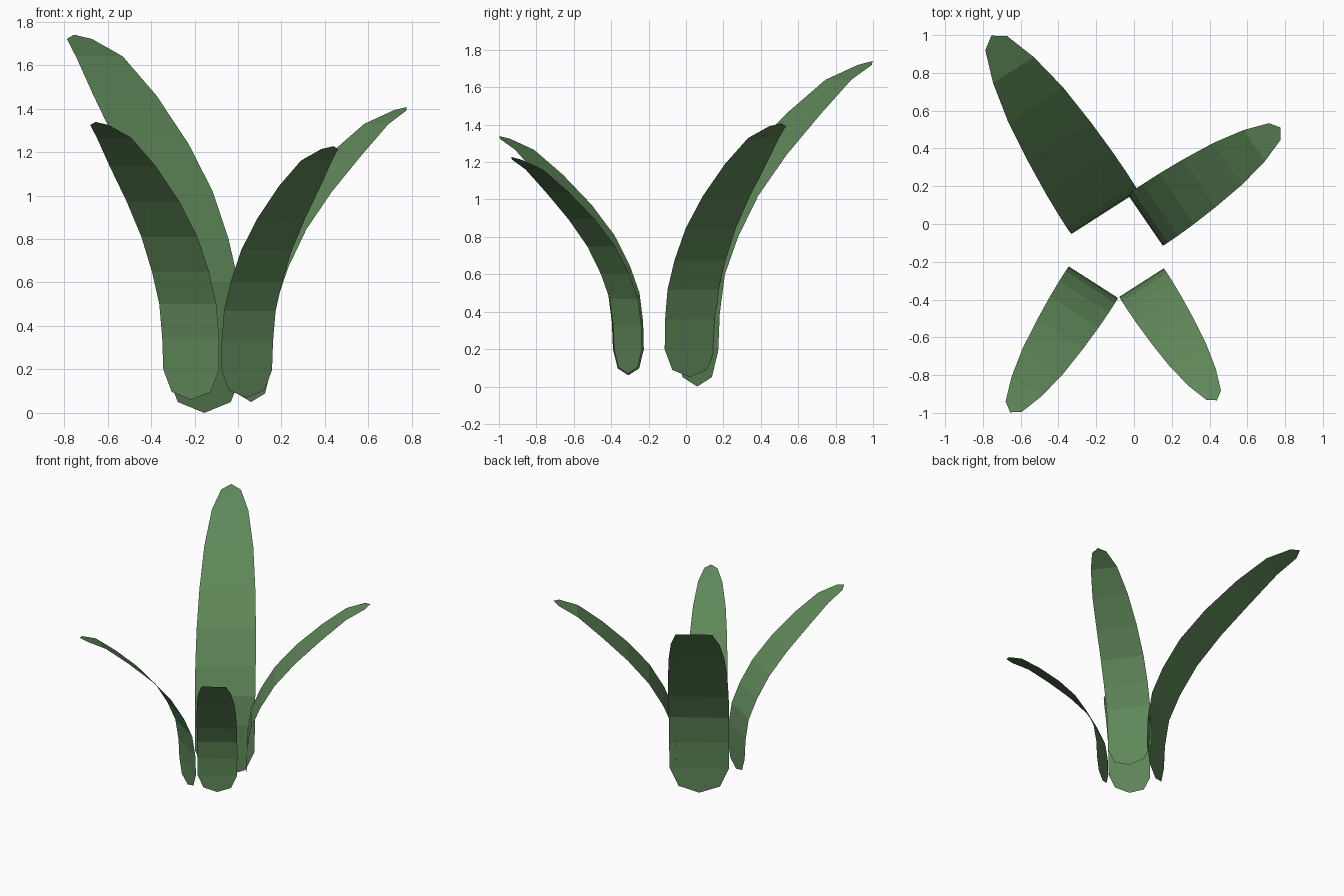
import bpy, bmesh
from mathutils import Vector

if "Cube" in bpy.data.objects:
    bpy.data.objects.remove(bpy.data.objects["Cube"])

# Leaf colour
green = bpy.data.materials.new("leaf_green")
green.diffuse_color = (0.115, 0.245, 0.10, 1.0)
green.use_nodes = True
green.node_tree.nodes["Principled BSDF"].inputs["Base Color"].default_value = green.diffuse_color

# One leaf at full size: (outward distance, height, half width); zero width = pointed end
PROFILE = [
    (0.000, 0.00, 0.0), (0.000, 0.05, 0.145), (0.000, 0.19, 0.208),
    (0.008, 0.39, 0.211), (0.040, 0.60, 0.212), (0.124, 0.80, 0.212),
    (0.254, 1.02, 0.208), (0.443, 1.24, 0.196), (0.677, 1.46, 0.172),
    (0.896, 1.64, 0.128), (1.065, 1.72, 0.069), (1.113, 1.74, 0.0),
]


def make_leaf(name, base, direction, size):
    """Curved single-sheet leaf rising from base and arching along direction."""
    out = Vector((*direction, 0)).normalized()
    side = Vector((-out.y, out.x, 0))
    bm = bmesh.new()
    rows = []
    for dist, height, half in PROFILE:
        centre = Vector(base) + size * (out * dist + Vector((0, 0, height)))
        offsets = (-half, half) if half else (0,)
        rows.append([bm.verts.new(centre + side * o * size) for o in offsets])
    for low, high in zip(rows, rows[1:]):
        bm.faces.new(high + low[::-1])
    # Upper side faces inward, towards the middle of the plant
    bm.normal_update()
    for face in bm.faces:
        if face.normal.dot(Vector((0, 0, 1)) - out) < 0:
            face.normal_flip()
    mesh = bpy.data.meshes.new(name)
    bm.to_mesh(mesh)
    bm.free()
    mesh.materials.append(green)
    bpy.context.collection.objects.link(bpy.data.objects.new(name, mesh))


# Four leaves of decreasing size around the centre
make_leaf("back_left_leaf", (-0.155, 0.06, 0.0), (-0.539, 0.842), 1.0)
make_leaf("back_right_leaf", (0.06, 0.02, 0.05), (0.825, 0.565), 0.78)
make_leaf("front_left_leaf", (-0.215, -0.308, 0.06), (-0.539, -0.842), 0.735)
make_leaf("front_right_leaf", (0.04, -0.31, 0.07), (0.539, -0.842), 0.665)
